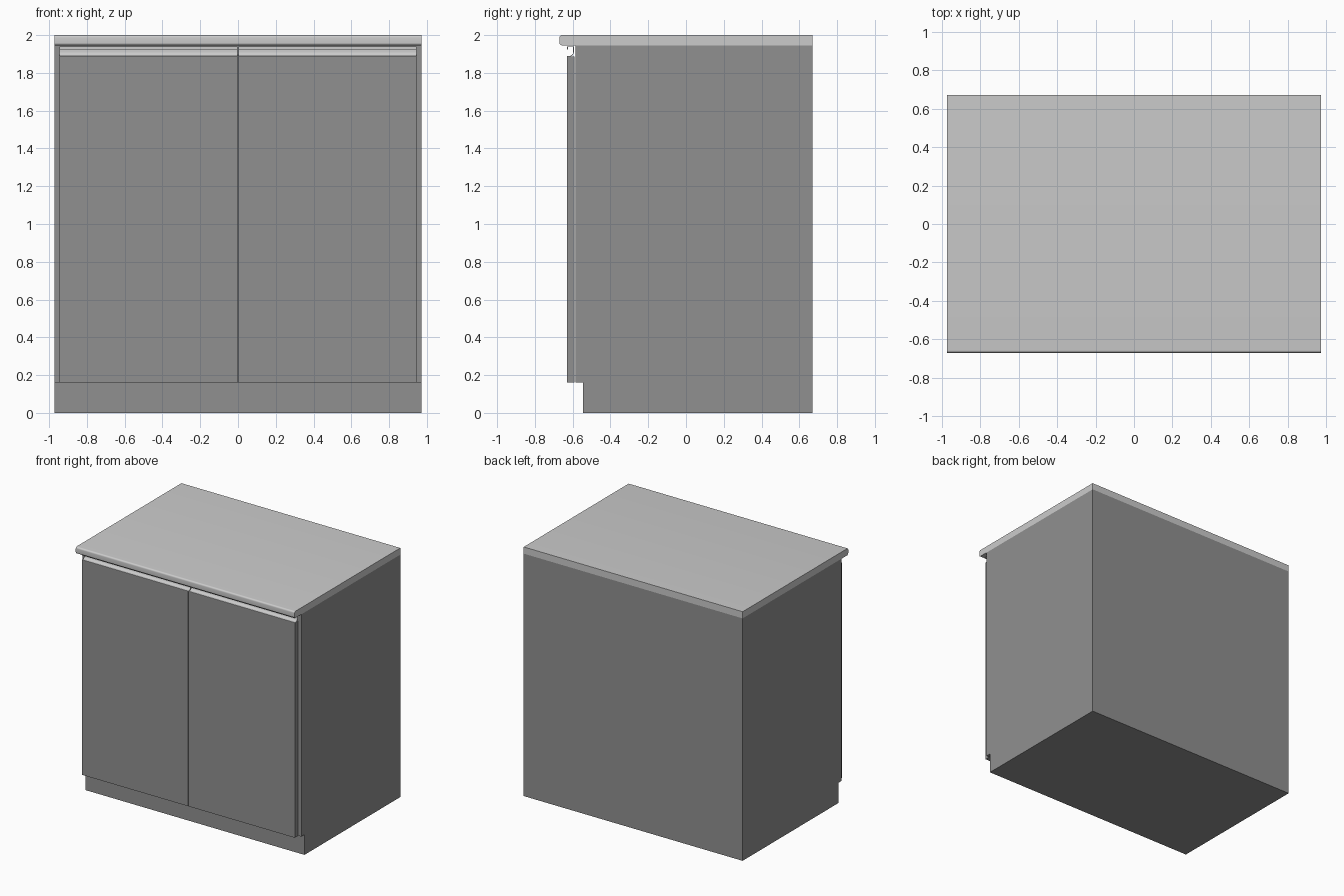
import bpy, bmesh, math

if "Cube" in bpy.data.objects:
    bpy.data.objects.remove(bpy.data.objects["Cube"])

# Dark grey finish for carcass and doors
dark = bpy.data.materials.new("dark_grey")
dark.diffuse_color = (0.28, 0.28, 0.28, 1)
dark.use_nodes = True
dark.node_tree.nodes["Principled BSDF"].inputs["Base Color"].default_value = dark.diffuse_color


def extrude_profile(name, pts, x0, x1, smooth=False, mat=None):
    """Extrude a closed (y, z) outline along x."""
    bm = bmesh.new()
    face = bm.faces.new([bm.verts.new((x0, y, z)) for y, z in pts])
    ext = bmesh.ops.extrude_face_region(bm, geom=[face])
    verts = [g for g in ext["geom"] if isinstance(g, bmesh.types.BMVert)]
    bmesh.ops.translate(bm, verts=verts, vec=(x1 - x0, 0, 0))
    bmesh.ops.recalc_face_normals(bm, faces=bm.faces[:])
    mesh = bpy.data.meshes.new(name)
    bm.to_mesh(mesh)
    bm.free()
    if mat:
        mesh.materials.append(mat)
    obj = bpy.data.objects.new(name, mesh)
    bpy.context.collection.objects.link(obj)
    if smooth:
        bpy.ops.object.select_all(action='DESELECT')
        obj.select_set(True)
        bpy.context.view_layer.objects.active = obj
        bpy.ops.object.shade_smooth_by_angle(angle=math.radians(35))
    return obj


def arc(cy, cz, r, a0, a1, n=6):
    angles = [math.radians(a0 + (a1 - a0) * i / n) for i in range(n + 1)]
    return [(cy + r * math.cos(a), cz + r * math.sin(a)) for a in angles]


# Carcass with recessed toe kick
extrude_profile("cabinet_body", [
    (-0.545, 0), (0.67, 0), (0.67, 1.946), (-0.585, 1.946),
    (-0.585, 0.162), (-0.545, 0.162)], -0.972, 0.972, mat=dark)

# Worktop with rounded front edge
extrude_profile("worktop",
                arc(-0.657, 1.987, 0.013, 90, 180)
                + arc(-0.657, 1.959, 0.013, 180, 270)
                + [(0.67, 1.946), (0.67, 2.0)], -0.972, 0.972, True)

# Open-fronted finger pull: lip, top, back, and curved floor meeting the door
t = 0.003
outer = ([(-0.629, 1.924), (-0.629, 1.939), (-0.594, 1.939)]
         + arc(-0.619, 1.911, 0.025, 0, -90) + [(-0.629, 1.886)])
inner = ([(-0.629, 1.886 + t)] + arc(-0.619, 1.911, 0.025 - t, -90, 0)
         + [(-0.594 - t, 1.939 - t), (-0.629 + t, 1.939 - t),
            (-0.629 + t, 1.924)])

# Doors and pulls, left and right
for side, x0, x1 in (("left", -0.945, -0.002), ("right", 0.002, 0.945)):
    extrude_profile(side + "_door", [
        (-0.629, 0.162), (-0.589, 0.162), (-0.589, 1.886), (-0.629, 1.886)],
        x0, x1, mat=dark)
    extrude_profile(side + "_handle", outer + inner, x0, x1, True)
